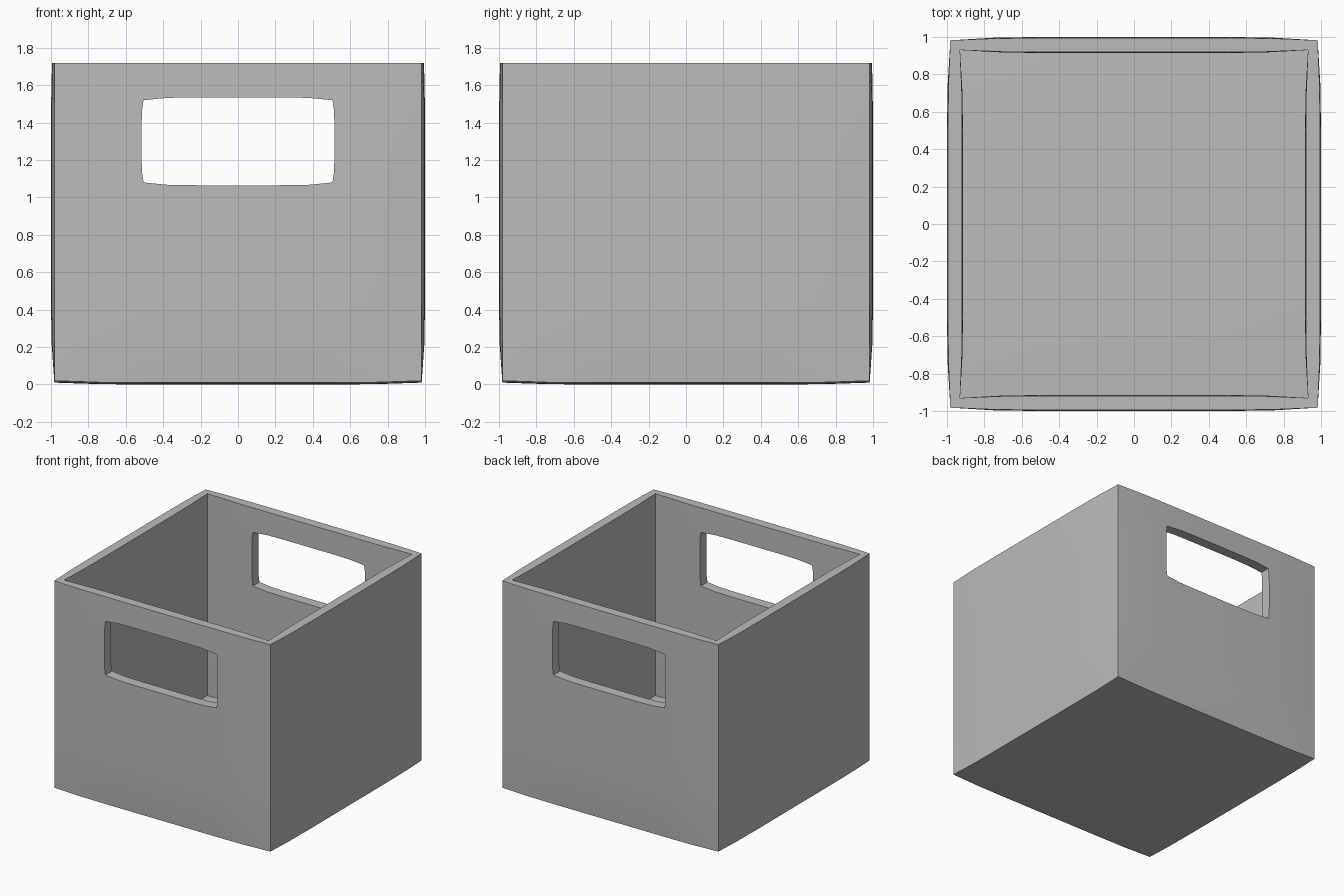
import bpy
import bmesh
import math

old = bpy.data.objects.get("Cube")
if old:
    bpy.data.objects.remove(old, do_unlink=True)

TOP = 1.72

grey = bpy.data.materials.new("plain_grey")
grey.use_nodes = True
colour = (0.5, 0.5, 0.5, 1)
grey.diffuse_color = colour
grey.node_tree.nodes["Principled BSDF"].inputs["Base Color"].default_value = colour


def full(t):
    """Bulge profile: none at an edge, full over the middle."""
    return 1 - abs(t) ** 6


def shaped_box(name, place):
    """Gridded cube whose points (-1..1 on each axis) are moved by place()."""
    bm = bmesh.new()
    bmesh.ops.create_cube(bm, size=2)
    bmesh.ops.subdivide_edges(bm, edges=bm.edges[:], cuts=7, use_grid_fill=True)
    for v in bm.verts:
        v.co = place(*v.co)
    bmesh.ops.recalc_face_normals(bm, faces=bm.faces[:])
    mesh = bpy.data.meshes.new(name)
    bm.to_mesh(mesh)
    bm.free()
    mesh.materials.append(grey)
    obj = bpy.data.objects.new(name, mesh)
    bpy.context.collection.objects.link(obj)
    return obj


def tub(half, bulge, floor, sag, top):
    """Open-topped shape: walls bow by bulge, floor bows by sag."""
    def place(u, v, w):
        rise = full(w) if w < 0 else 1 - 0.3 * w ** 6
        x = u * (half + bulge * full(v) * rise)
        y = v * (half + bulge * full(u) * rise)
        low = floor + sag * (full(u) + full(v)) / 2
        return x, y, low + (top - low) * (w + 1) / 2
    return place


def handle_place(u, v, w):
    return (u * (0.505 + 0.01 * full(w)), v * 1.2,
            1.3 + w * (0.22 + 0.015 * full(u)))


# Outer body, hollow and handle slots through front and back
bin_body = shaped_box("storage_bin", tub(0.982, 0.018, 0.02, -0.02, TOP))
cavity = shaped_box("cavity_cutter", tub(0.93, -0.016, 0.06, 0.02, TOP + 0.02))
handles = shaped_box("handle_cutter", handle_place)

for cutter in (cavity, handles):
    cutter.hide_render = True
    cut = bin_body.modifiers.new(cutter.name, "BOOLEAN")
    cut.operation = "DIFFERENCE"
    cut.solver = "EXACT"
    cut.object = cutter

# Apply the cuts, then drop the cutters
bpy.ops.object.select_all(action="DESELECT")
bin_body.select_set(True)
bpy.context.view_layer.objects.active = bin_body
for cutter in (cavity, handles):
    bpy.ops.object.modifier_apply(modifier=cutter.name)
    bpy.data.objects.remove(cutter, do_unlink=True)

bpy.ops.object.shade_smooth_by_angle(angle=math.radians(30))
